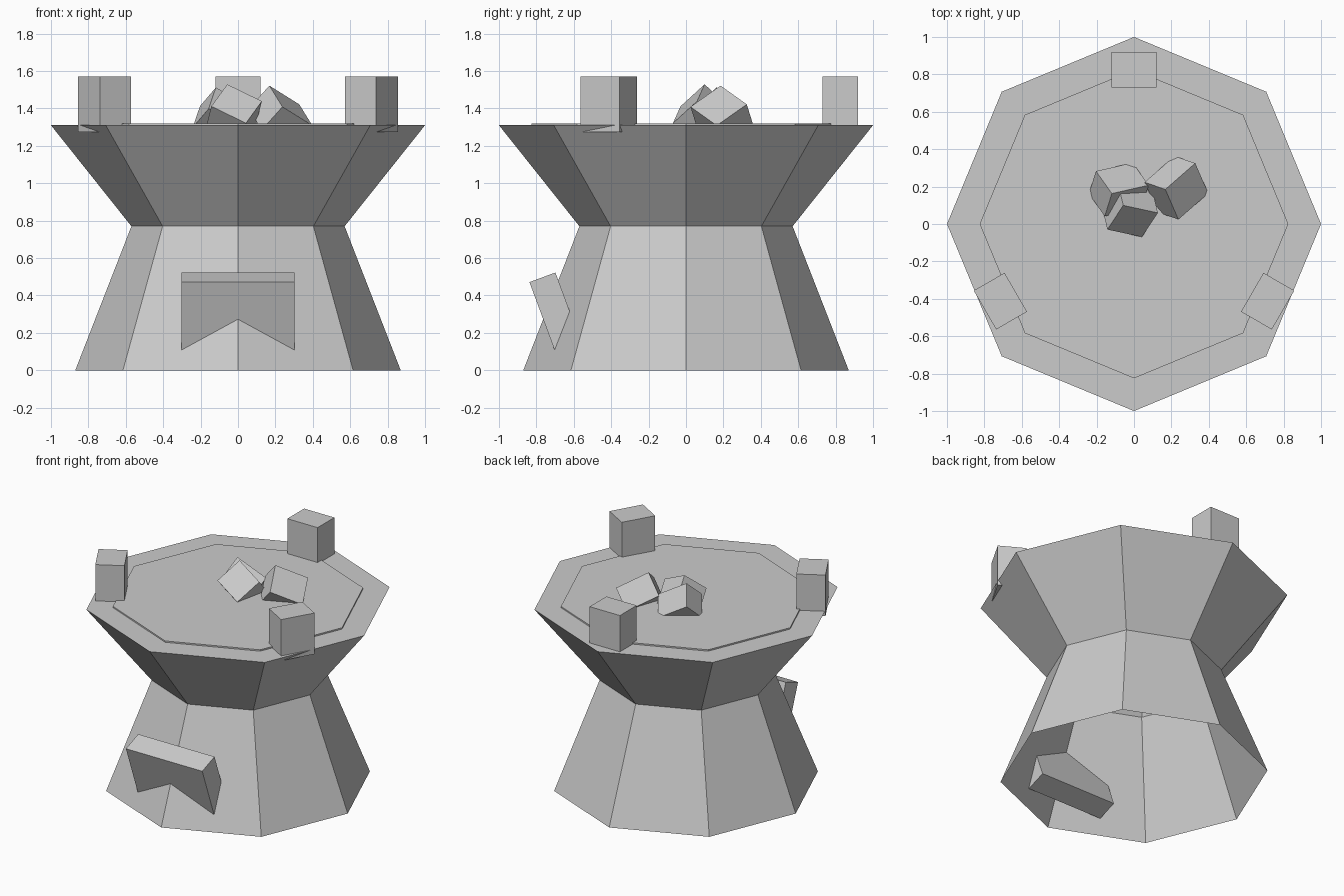
import bpy, bmesh, math
from mathutils import Vector, Matrix

if "Cube" in bpy.data.objects:
    bpy.data.objects.remove(bpy.data.objects["Cube"])


def finish(name, bm):
    bmesh.ops.recalc_face_normals(bm, faces=bm.faces[:])
    me = bpy.data.meshes.new(name)
    bm.to_mesh(me)
    bm.free()
    ob = bpy.data.objects.new(name, me)
    bpy.context.collection.objects.link(ob)
    return ob


def octagon_loft(name, profile):
    """Eight-sided shell through (radius, z) rings, capped on top, open below."""
    bm = bmesh.new()
    rings = [[bm.verts.new((r * math.cos(k * math.pi / 4), r * math.sin(k * math.pi / 4), z))
              for k in range(8)] for r, z in profile]
    for lo, hi in zip(rings, rings[1:]):
        for k in range(8):
            n = (k + 1) % 8
            bm.faces.new((lo[k], lo[n], hi[n], hi[k]))
    bm.faces.new(rings[-1])
    return finish(name, bm)


def box(name, size, loc, rot=None):
    bm = bmesh.new()
    m = Matrix.Translation(loc) @ (rot or Matrix()) @ Matrix.Diagonal((*size, 1))
    bmesh.ops.create_cube(bm, size=1, matrix=m)
    return finish(name, bm)


def rock(name, peak, a, b, depth):
    """Tumbled block given its highest corner and two edge vectors leaving it."""
    a, b = Vector(a), Vector(b)
    x = a.normalized()
    z = a.cross(b).normalized()
    y = z.cross(x)
    loc = Vector(peak) + (a + b + z * depth) / 2
    rot = Matrix((x, y, z)).transposed().to_4x4()
    return box(name, (a.length, b.length, depth), loc, rot)


# Waisted body with overhanging rim, and the thin raised plate on top
octagon_loft("body", [(0.87, 0), (0.57, 0.77), (1.0, 1.31)])
octagon_loft("top_plate", [(0.825, 1.31), (0.825, 1.32)])

# Three blocks around the rim
for i, deg in enumerate((90, 210, 330)):
    ang = math.radians(deg)
    box(f"rim_block_{i + 1}", (0.19, 0.24, 0.295),
        (0.825 * math.cos(ang), 0.825 * math.sin(ang), 1.4225), Matrix.Rotation(ang, 4, 'Z'))

# Tilted slab half sunk into the front
box("front_slab", (0.605, 0.148, 0.39), (0, -0.70, 0.314),
    Matrix.Rotation(math.radians(20.3), 4, 'X'))

# Pile of tumbled rocks
rock("rock_right", (0.17, 0.187, 1.52), (0.16, 0.14, -0.10), (0.065, -0.165, -0.11), 0.17)
rock("rock_front", (-0.06, 0.10, 1.53), (0.185, -0.04, -0.09), (-0.08, -0.13, -0.12), 0.18)
rock("rock_left", (-0.12, 0.165, 1.51), (-0.085, 0.12, -0.10), (0.2, 0.04, -0.11), 0.17)
